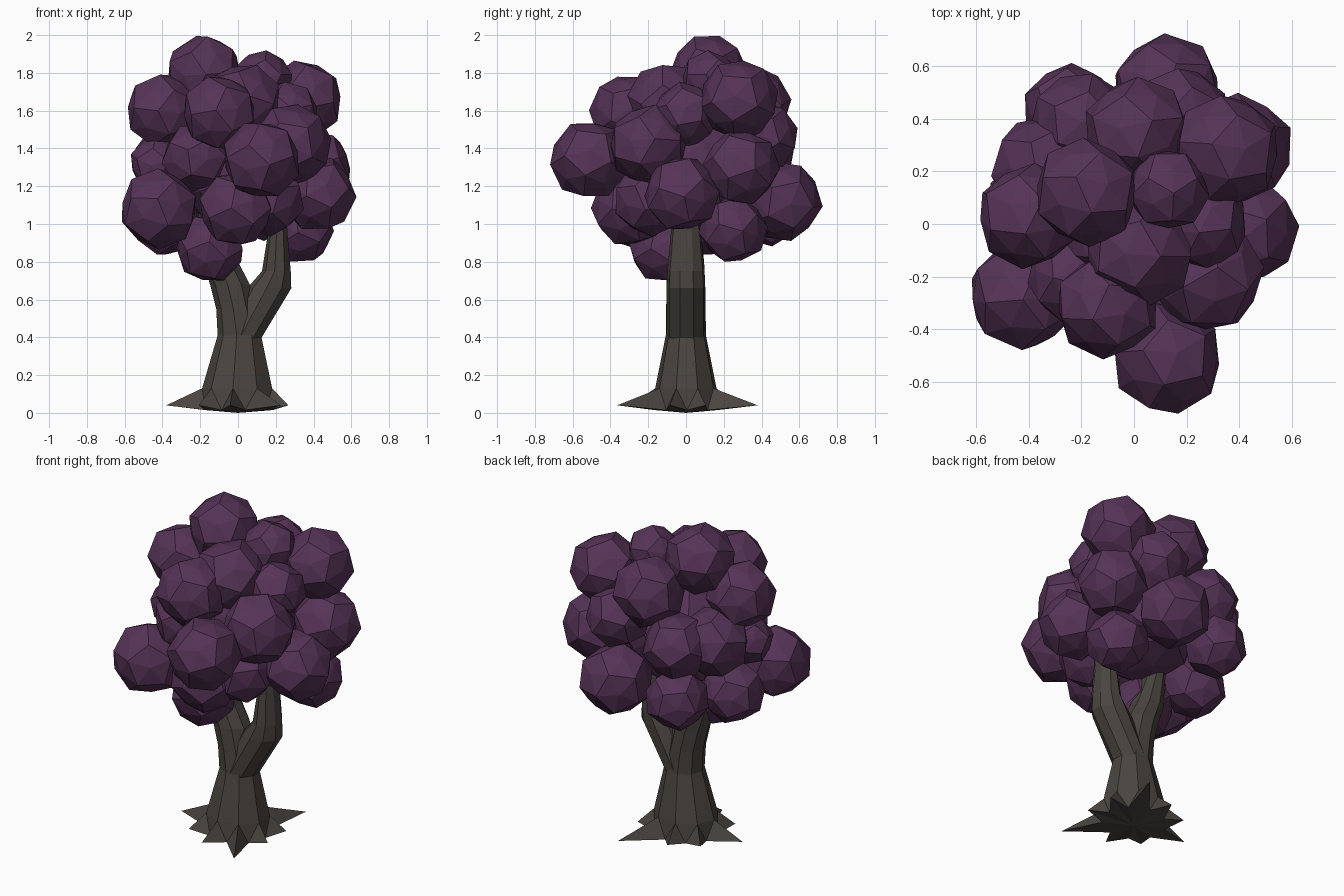
import bpy, bmesh, math, random
from mathutils import Vector, Euler

if "Cube" in bpy.data.objects:
    bpy.data.objects.remove(bpy.data.objects["Cube"])

random.seed(4)


def material(name, color):
    m = bpy.data.materials.new(name)
    m.diffuse_color = (*color, 1)
    m.use_nodes = True
    m.node_tree.nodes["Principled BSDF"].inputs["Base Color"].default_value = m.diffuse_color
    return m


LEAF = material("purple_leaves", (0.092, 0.033, 0.095))
BARK = material("dark_bark", (0.068, 0.059, 0.051))


def finish(bm, name, mat):
    bmesh.ops.recalc_face_normals(bm, faces=bm.faces)
    me = bpy.data.meshes.new(name)
    bm.to_mesh(me)
    bm.free()
    me.materials.append(mat)
    ob = bpy.data.objects.new(name, me)
    bpy.context.collection.objects.link(ob)
    return ob


# Root and trunk side directions
SIDES = 9
ANGLES = [math.radians(22 + 40 * k) for k in range(SIDES)]


def bridge(bm, a, b):
    n = len(a)
    for i in range(n):
        bm.faces.new((a[i], a[(i + 1) % n], b[(i + 1) % n], b[i]))


def loft(name, rings):
    """Tube through rings of (centre x, z, radius x, radius y)."""
    bm = bmesh.new()
    loops = [[bm.verts.new((cx + rx * math.cos(a), ry * math.sin(a), z)) for a in ANGLES]
             for cx, z, rx, ry in rings]
    for a, b in zip(loops, loops[1:]):
        bridge(bm, a, b)
    bm.faces.new(loops[0])
    bm.faces.new(loops[-1])
    return finish(bm, name, BARK)


# Trunk with the left branch, then the right branch
loft("trunk_and_left_branch", [
    (0.0, 0.13, 0.19, 0.165), (0.01, 0.41, 0.118, 0.108), (-0.01, 0.55, 0.105, 0.106),
    (-0.04, 0.68, 0.108, 0.104), (-0.09, 0.8, 0.095, 0.098), (-0.14, 1.0, 0.065, 0.075),
    (-0.2, 1.3, 0.03, 0.03)])
loft("right_branch", [
    (0.02, 0.39, 0.105, 0.104), (0.168, 0.66, 0.12, 0.104), (0.205, 0.75, 0.078, 0.1),
    (0.212, 0.96, 0.052, 0.08), (0.22, 1.25, 0.03, 0.03)])

# Star-shaped root flare
TIPS = [0.28, 0.43, 0.27, 0.28, 0.38, 0.28, 0.3, 0.43, 0.28]
bm = bmesh.new()
half = math.pi / SIDES
top = [bm.verts.new((0.19 * math.cos(a), 0.165 * math.sin(a), 0.13)) for a in ANGLES]
tip = [bm.verts.new((r * math.cos(a), r * math.sin(a), 0.04)) for a, r in zip(ANGLES, TIPS)]
gap = [bm.verts.new((0.185 * math.cos(a + half), 0.17 * math.sin(a + half), 0.015)) for a in ANGLES]
base = bm.verts.new((0, 0, 0))
for i in range(SIDES):
    j = (i + 1) % SIDES
    for tri in ((top[i], tip[i], gap[i]), (top[i], gap[i], top[j]), (top[j], gap[i], tip[j]),
                (base, gap[i], tip[i]), (base, tip[j], gap[i])):
        bm.faces.new(tri)
bm.faces.new(top)
finish(bm, "roots", BARK)


def leaf_clump(name, x, y, z, r):
    """Dodecahedron with each pentagon raised into a shallow dome."""
    ico = bmesh.new()
    bmesh.ops.create_icosphere(ico, subdivisions=1, radius=1)
    bm = bmesh.new()
    rot = Euler([random.uniform(0, 6.28) for _ in range(3)]).to_matrix()
    for f in ico.faces:
        bm.verts.new(rot @ f.calc_center_median().normalized())
    ico.free()
    bmesh.ops.convex_hull(bm, input=bm.verts)
    bmesh.ops.dissolve_limit(bm, angle_limit=0.05, verts=bm.verts, edges=bm.edges)
    bmesh.ops.recalc_face_normals(bm, faces=bm.faces)
    bmesh.ops.poke(bm, faces=bm.faces[:], offset=0.115)
    for v in bm.verts:
        v.co = v.co * r * 1.04 + Vector((x, y, z))
    finish(bm, name, LEAF)


# Leaf clumps: x, y, z, radius
CLUMPS = [
    (-0.18, 0.12, 1.8, 0.2), (-0.1, -0.31, 1.59, 0.197), (0.125, -0.51, 1.34, 0.207),
    (-0.42, -0.27, 1.08, 0.207), (-0.01, -0.3, 1.08, 0.197), (-0.15, -0.12, 0.87, 0.18),
    (-0.4, 0.03, 1.6, 0.195), (0.35, 0.28, 1.66, 0.205), (0.4, 0.29, 1.3, 0.2),
    (0.42, -0.02, 1.16, 0.2), (0.125, 0.51, 1.12, 0.207), (0.28, -0.2, 1.42, 0.21),
    (-0.24, 0.43, 1.06, 0.178), (0.01, 0.35, 1.63, 0.202), (-0.34, 0.21, 1.36, 0.2),
    (-0.38, 0.08, 1.01, 0.178), (0.18, 0.41, 1.46, 0.18), (0.33, 0.25, 0.97, 0.178),
    (0.13, 0.13, 1.76, 0.155), (0.02, -0.1, 1.64, 0.21), (0.26, 0.0, 1.58, 0.17),
    (-0.22, -0.2, 1.35, 0.18), (0.16, -0.19, 1.13, 0.19), (-0.43, 0.0, 1.32, 0.14),
    (-0.2, 0.38, 1.36, 0.19), (0.0, 0.03, 1.3, 0.34),
]
for i, c in enumerate(CLUMPS):
    leaf_clump(f"leaf_clump_{i + 1}", *c)
